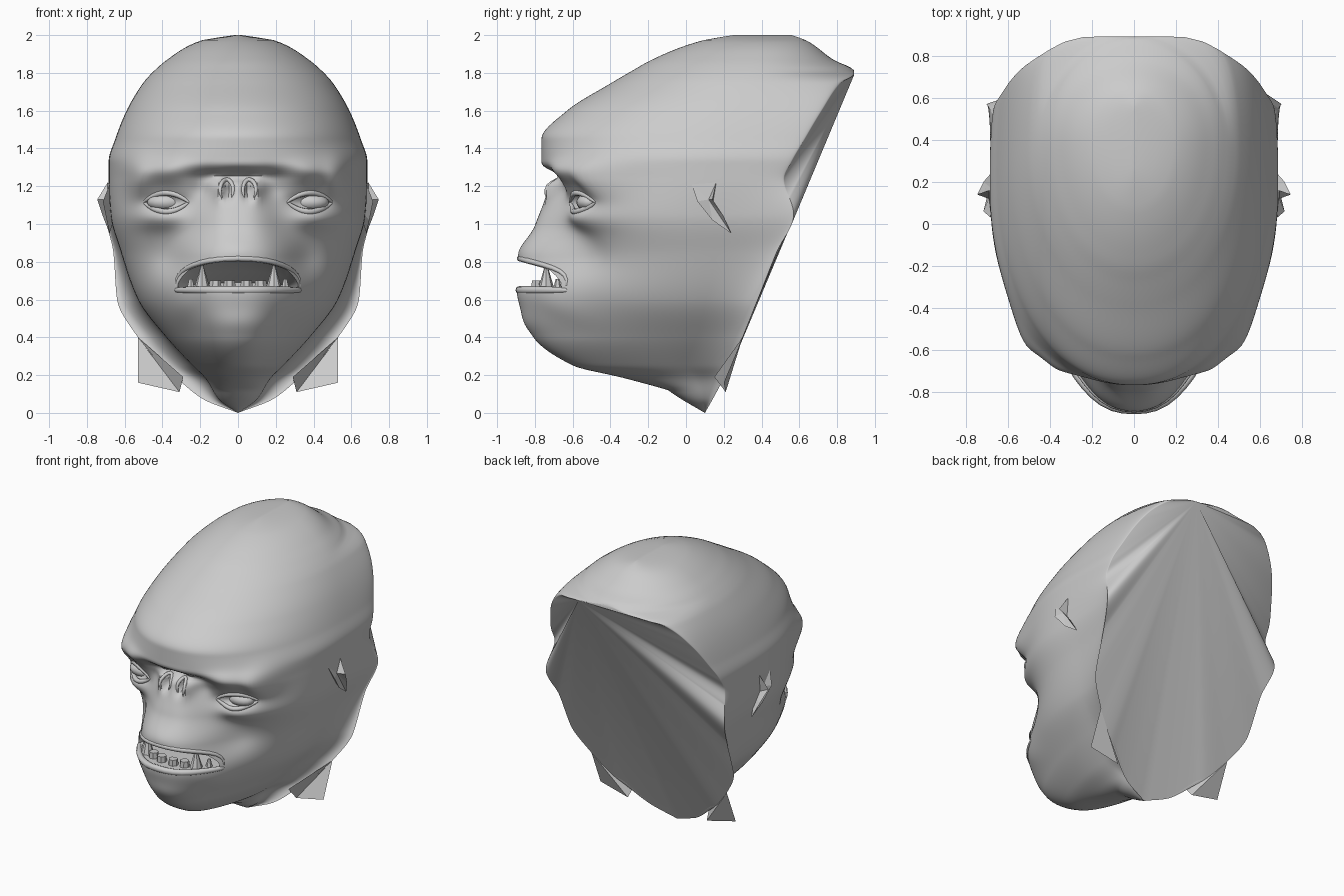
import bpy, bmesh, math
from mathutils import Vector

cube = bpy.data.objects.get("Cube")
if cube:
    bpy.data.objects.remove(cube)

clay = bpy.data.materials.new("clay_grey")
clay.use_nodes = True
grey = (.6, .6, .6, 1)
clay.diffuse_color = grey
clay.node_tree.nodes["Principled BSDF"].inputs["Base Color"].default_value = grey


def finish(bm, name, smooth=True):
    """Turn a bmesh into a named object with the shared material."""
    bmesh.ops.recalc_face_normals(bm, faces=bm.faces)
    mesh = bpy.data.meshes.new(name)
    bm.to_mesh(mesh)
    bm.free()
    obj = bpy.data.objects.new(name, mesh)
    bpy.context.collection.objects.link(obj)
    mesh.materials.append(clay)
    if smooth:
        smooth_object(obj)
    return obj


def smooth_object(obj, angle=40):
    bpy.ops.object.select_all(action='DESELECT')
    obj.select_set(True)
    bpy.context.view_layer.objects.active = obj
    bpy.ops.object.shade_smooth_by_angle(angle=math.radians(angle))


def sample(rows, z):
    """Monotone smooth interpolation of table rows keyed by their first value."""
    z = min(max(z, rows[0][0]), rows[-1][0])
    i = max(k for k in range(len(rows) - 1) if rows[k][0] <= z)
    a, b = rows[i], rows[i + 1]
    h = b[0] - a[0]
    t = (z - a[0]) / h

    def slope(k, c):
        if k == 0 or k == len(rows) - 1:
            j = max(k - 1, 0)
            return (rows[j + 1][c] - rows[j][c]) / (rows[j + 1][0] - rows[j][0])
        d = (rows[k][c] - rows[k - 1][c]) / (rows[k][0] - rows[k - 1][0])
        e = (rows[k + 1][c] - rows[k][c]) / (rows[k + 1][0] - rows[k][0])
        return 2 * d * e / (d + e) if d * e > 0 else 0

    return [a[c] * (1 + 2 * t) * (1 - t) ** 2 + b[c] * t * t * (3 - 2 * t)
            + h * (slope(i, c) * t * (1 - t) ** 2 - slope(i + 1, c) * t * t * (1 - t))
            for c in range(1, len(a))]


# Skull sections: height, front y, widest y, half width, rim x, rim y
skull = [
    (0, .1, .1, 0, 0, .1), (.07, -.02, .09, .1, .18, .14), (.18, -.2, .05, .17, .32, .2),
    (.25, -.45, 0, .24, .4, .24), (.4, -.62, .05, .38, .53, .3), (.6, -.64, .1, .53, .64, .38),
    (.85, -.6, .15, .62, .66, .48), (1.05, -.64, .15, .675, .7, .57),
    (1.24, -.7, .2, .685, .665, .52), (1.33, -.765, .2, .685, .66, .56),
    (1.45, -.765, .25, .65, .62, .63), (1.6, -.63, .3, .59, .55, .72),
    (1.75, -.39, .35, .5, .4, .825), (1.79, -.322, .355, .465, .2, .89),
    (1.81, -.287, .36, .445, 0, .89), (1.87, -.18, .38, .375, 0, .78),
    (1.97, .08, .4, .2, 0, .64), (2, .25, .4, .02, 0, .56)]

# Muzzle: height, push forward, half width, section squareness
muzzle = [
    (.12, 0, .12, 2), (.2, .13, .16, 2), (.4, .18, .28, 2.1), (.65, .26, .36, 2.3),
    (.83, .28, .31, 2.4), (1, .17, .22, 2.5), (1.2, .05, .15, 2.4), (1.35, 0, .12, 2.2),
    (1.6, 0, .12, 2.1), (2, 0, .12, 2)]

# Soft forms: x, z, x radius, z radius, push forward
forms = [
    (0, 1.255, .17, .035, -.07), (.19, 1.19, .06, .07, -.03), (.4, 1.27, .13, .06, .07),
    (.53, 1.24, .07, .1, .1), (.38, 1.115, .11, .04, -.04), (.43, 1.03, .14, .06, .06),
    (.36, .82, .09, .1, -.04), (.055, 1.18, .026, .045, -.07),
    (.1, 1.18, .03, .06, .03), (0, .86, .08, .06, .01), (0, .47, .2, .07, .02),
    (.3, .56, .07, .1, .02)]


def surface(z, t):
    """Point on the left half of the head; t runs from face centre to back rim."""
    front, mid, wide, rim_x, rim_y = sample(skull, z)
    push, spread, square = sample(muzzle, z)
    if t > .7:
        a = (t - .7) / .3 * math.pi / 2
        return Vector((rim_x + (wide - rim_x) * math.cos(a),
                       mid + (rim_y - mid) * math.sin(a), z))
    a = (t / .7) ** 1.35 * math.pi / 2
    x = wide * math.sin(a) ** (2 / square)
    y = mid - (mid - front) * max(math.cos(a), 0) ** (2 / square)
    fade = max(math.cos(a), 0) ** .5
    y -= push * math.exp(-(x / spread) ** 3) * fade
    for fx, fz, rx, rz, amount in forms:
        y -= fade * amount * math.exp(-((x - fx) / rx) ** 2 - ((z - fz) / rz) ** 2)
    return Vector((x, y, z))


def face_y(x, z):
    """Depth of the face at a given place, found by halving."""
    low, high = 0, .7
    for _ in range(20):
        t = (low + high) / 2
        if surface(z, t).x < abs(x):
            low = t
        else:
            high = t
    return surface(z, t).y


# Head shell with a slanted fan closing the back
bm = bmesh.new()
levels, steps = 150, 64
rings = []
for i in range(levels + 1):
    half = [surface(2 * i / levels, j / steps) for j in range(steps + 1)]
    full = [Vector((-p.x, p.y, p.z)) for p in half[:0:-1]] + half
    rings.append([bm.verts.new(p) for p in full])
for low, high in zip(rings, rings[1:]):
    for j in range(2 * steps):
        bm.faces.new((low[j], low[j + 1], high[j + 1], high[j]))
bm.faces.new(rings[-1])
closed = [r for r in rings if r[0].co.z < 1.82]
rim = [r[0] for r in closed] + [r[-1] for r in closed[::-1]]
target = Vector((.2, .89, 1.79))
k = min(range(len(rim)), key=lambda n: (rim[n].co - target).length)
for a, b in zip(rim, rim[1:]):
    if rim[k] not in (a, b):
        bm.faces.new((rim[k], a, b))
bmesh.ops.remove_doubles(bm, verts=bm.verts, dist=.0008)
bmesh.ops.dissolve_degenerate(bm, edges=bm.edges, dist=.0005)
head = finish(bm, "head", False)

# Open mouth cut as an arched prism with a sloping palate
bm = bmesh.new()
arch = [(.33 * math.cos(n * math.pi / 20), .66 + .15 * math.sin(n * math.pi / 20) ** .8)
        for n in range(21)]
layers = [[bm.verts.new((x * wide, y, .66 + (z - .66) * tall)) for x, z in arch]
          for y, wide, tall in ((-1.2, 1, 1), (-.72, 1, .95), (-.62, .95, .6), (-.45, .8, .2))]
for a, b in zip(layers, layers[1:]):
    for n in range(len(arch)):
        bm.faces.new((a[n - 1], a[n], b[n], b[n - 1]))
bm.faces.new(layers[0])
bm.faces.new(layers[-1])
cutter = finish(bm, "mouth_cutter", False)
cutter.hide_render = True
cut = head.modifiers.new("mouth", 'BOOLEAN')
cut.operation, cut.solver, cut.object = 'DIFFERENCE', 'EXACT', cutter
bpy.context.view_layer.objects.active = head
bpy.ops.object.modifier_apply(modifier=cut.name)
bpy.data.objects.remove(cutter)
smooth_object(head)


def tube(name, path, radius, sink=0):
    """Tapered round strip laid on the face along an x, z path."""
    curve = bpy.data.curves.new(name, 'CURVE')
    curve.dimensions = '3D'
    curve.bevel_depth = radius
    curve.bevel_resolution = 2
    curve.use_fill_caps = True
    spline = curve.splines.new('POLY')
    spline.points.add(len(path) - 1)
    for n, (slot, (x, z)) in enumerate(zip(spline.points, path)):
        slot.co = (x, face_y(x, z) + sink, z, 1)
        slot.radius = .3 + .7 * math.sin(math.pi * n / (len(path) - 1)) ** .5
    obj = bpy.data.objects.new(name, curve)
    bpy.context.collection.objects.link(obj)
    curve.materials.append(clay)


# Lips
tube("upper_lip", [(x, z + .008) for x, z in arch], .016, .008)
tube("lower_lip", [(x, .65) for x, z in arch], .022, .015)


def cone(name, x, y, z, radius, tip, height, sides):
    bm = bmesh.new()
    bmesh.ops.create_cone(bm, cap_ends=True, segments=sides, radius1=radius, radius2=tip, depth=height)
    bmesh.ops.translate(bm, verts=bm.verts, vec=(x, y, z + height / 2))
    finish(bm, name)


def fan(bm, loop, centre):
    """Ring of triangles from a loop to a centre point."""
    hub = bm.verts.new(centre)
    for a, b in zip(loop, loop[1:] + loop[:1]):
        bm.faces.new((a, b, hub))


ear = [(.68, .03, 1.21), (.69, .16, 1.22), (.745, .14, 1.13), (.715, .2, 1.04),
       (.68, .24, .95), (.695, .14, 1.02), (.715, .06, 1.12)]
flap = [(.53, .3, .4), (.53, .2, .16), (.31, .21, .11), (.29, .15, .19)]

for side, s in (("left", 1), ("right", -1)):
    # Teeth and tusks
    cone(side + "_tusk", s * .19, -.74, .65, .045, .004, .14, 8)
    cone(side + "_rear_tooth", s * .25, -.68, .65, .025, .01, .06, 6)
    for n, x in enumerate((.045, .12)):
        cone(f"{side}_tooth_{n}", s * x, -.8 + x / 4, .65, .034, .03, .05, 7)
    # Eyeball and lids
    bm = bmesh.new()
    bmesh.ops.create_uvsphere(bm, u_segments=20, v_segments=12, radius=1)
    bmesh.ops.scale(bm, verts=bm.verts, vec=(.1, .07, .05))
    bmesh.ops.translate(bm, verts=bm.verts, vec=(s * .38, face_y(.38, 1.115) + .03, 1.115))
    finish(bm, side + "_eye")
    for name, lift in (("upper", .05), ("lower", -.05)):
        tube(f"{side}_{name}_lid", [(s * (.38 + .12 * u), 1.115 + lift * (1 - u * u))
                                    for u in (n / 6 - 1 for n in range(13))], .016)
    # Nostril fold
    tube(side + "_nostril", [(s * (.06 + .035 * math.cos(a)), 1.18 + .055 * math.sin(a))
                             for a in (n * math.pi / 8 - .8 for n in range(13))], .012)
    # Cupped ear
    bm = bmesh.new()
    loop = [bm.verts.new((s * x, y, z)) for x, y, z in ear]
    fan(bm, loop, (s * .69, .12, 1.13))
    fan(bm, loop, (s * .64, .14, 1.08))
    finish(bm, side + "_ear", False)
    # Loose neck flap
    bm = bmesh.new()
    a, b, c, d = [bm.verts.new((s * x, y, z)) for x, y, z in flap]
    bm.faces.new((a, b, c))
    bm.faces.new((a, c, d))
    finish(bm, side + "_neck_flap", False)
